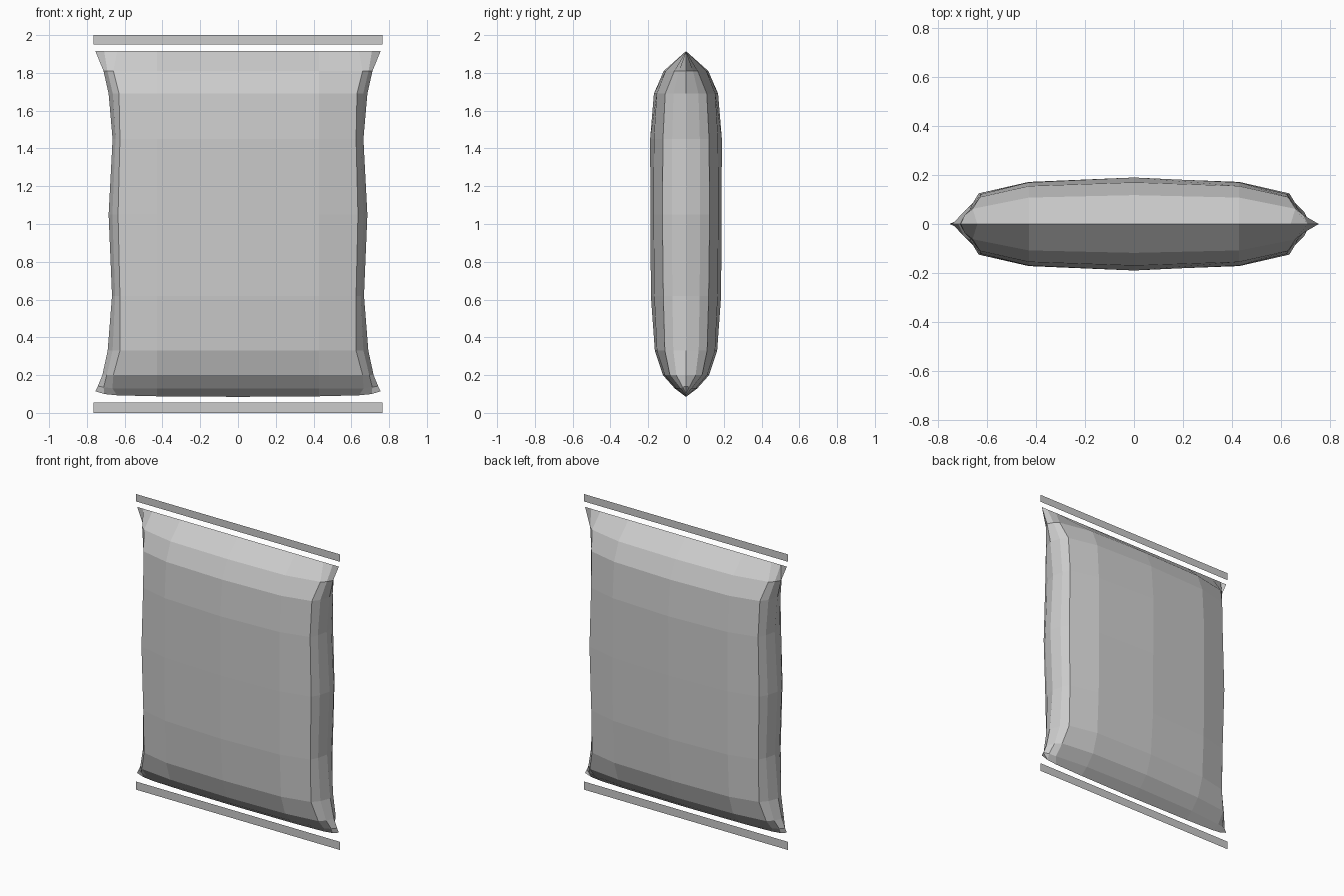
import bpy, bmesh

if "Cube" in bpy.data.objects:
    bpy.data.objects.remove(bpy.data.objects["Cube"])

def make_object(name, bm):
    bmesh.ops.remove_doubles(bm, verts=bm.verts, dist=0.0005)
    bmesh.ops.recalc_face_normals(bm, faces=bm.faces)
    mesh = bpy.data.meshes.new(name)
    bm.to_mesh(mesh)
    bm.free()
    ob = bpy.data.objects.new(name, mesh)
    bpy.context.collection.objects.link(ob)
    return ob

# Pouch rows: height, seam half width, ridge x, ridge y, shoulder y, centre y
rows = [
    (0.085, 0.755, 0.64, 0.0, 0.0, 0.0),
    (0.13, 0.742, 0.665, 0.03, 0.052, 0.06),
    (0.20, 0.718, 0.66, 0.085, 0.112, 0.122),
    (0.33, 0.690, 0.625, 0.112, 0.154, 0.165),
    (0.62, 0.667, 0.625, 0.120, 0.168, 0.186),
    (1.05, 0.685, 0.635, 0.125, 0.172, 0.188),
    (1.45, 0.664, 0.625, 0.122, 0.170, 0.190),
    (1.69, 0.685, 0.630, 0.110, 0.155, 0.170),
    (1.81, 0.712, 0.660, 0.062, 0.108, 0.118),
    (1.915, 0.755, 0.64, 0.0, 0.0, 0.0),
]

# Pillow pouch: half sections mirrored left/right and front/back
bm = bmesh.new()
for side in (-1, 1):
    grid = []
    for i, (z, w, rx, ry, sy, cy) in enumerate(rows):
        half = [(w, 0), (rx + (w - rx) * 0.6, ry * 0.6), (rx, ry), (0.43, sy), (0, cy)]
        lift = (0.03, 0.015, 0.008, 0.003, 0) if i == 0 else (0.012, 0.006, 0, 0, 0) if i == 1 else (0,) * 5
        pts = [(-x, side * y, z + d) for (x, y), d in zip(half, lift)]
        pts += [(-x, y, zz) for x, y, zz in reversed(pts[:-1])]
        grid.append([bm.verts.new(p) for p in pts])
    for a, b in zip(grid, grid[1:]):
        for j in range(len(a) - 1):
            bm.faces.new((a[j], a[j + 1], b[j + 1], b[j]))
make_object("pillow_pouch", bm)

# Flat sealing strips above and below the pouch
for name, z0, z1 in (("bottom_seal_strip", 0.0, 0.055), ("top_seal_strip", 1.95, 2.0)):
    bm = bmesh.new()
    bm.faces.new([bm.verts.new((x, 0, z)) for x, z in
                  ((-0.765, z0), (0.765, z0), (0.765, z1), (-0.765, z1))])
    make_object(name, bm)
